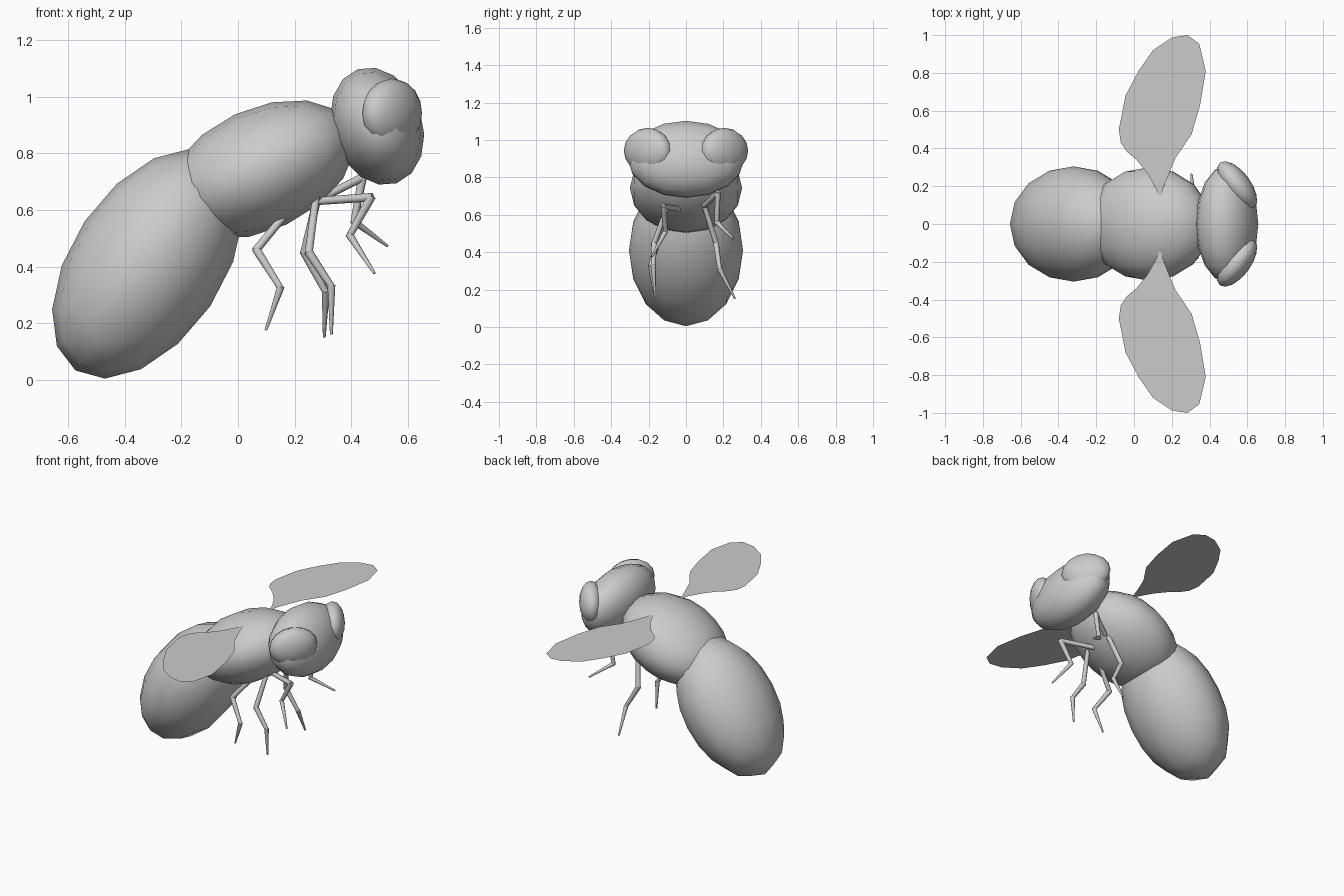
import bpy, bmesh
from math import cos, sin, radians
from mathutils import Matrix, Vector

if "Cube" in bpy.data.objects:
    bpy.data.objects.remove(bpy.data.objects["Cube"])


def finish(name, bm, smooth=True):
    bmesh.ops.recalc_face_normals(bm, faces=bm.faces)
    for f in bm.faces:
        f.smooth = smooth
    me = bpy.data.meshes.new(name)
    bm.to_mesh(me)
    bm.free()
    ob = bpy.data.objects.new(name, me)
    bpy.context.collection.objects.link(ob)
    return ob


def ellipsoid(name, center, ax, ay, pole):
    """Low-poly sphere stretched along three axis vectors."""
    m = Matrix((ax, ay, pole)).transposed().to_4x4()
    m.translation = center
    bm = bmesh.new()
    bmesh.ops.create_uvsphere(bm, u_segments=16, v_segments=8, radius=1, matrix=m)
    return finish(name, bm)


def body(name, x, z, a, b, width, tilt):
    """Body part: long axis a tilted in the xz plane, pole across y."""
    c, s = cos(radians(tilt)), sin(radians(tilt))
    ellipsoid(name, (x, 0, z), (a * c, 0, a * s), (-b * s, 0, b * c), (0, width, 0))


# Body
body("abdomen", -0.32, 0.41, 0.455, 0.268, 0.305, 56)
body("thorax", 0.08, 0.743, 0.355, 0.215, 0.30, 25)
body("head", 0.492, 0.896, 0.213, 0.16, 0.31, 108.8)

# Eyes and wings, mirrored left and right
WING = [(.14, .12), (.155, .19), (.19, .28), (.22, .35), (.305, .475), (.35, .63),
        (.38, .81), (.345, .955), (.283, 1.0), (.2, .987), (.1, .92), (.024, .81),
        (-.045, .68), (-.08, .5), (-.07, .43), (-.04, .385), (.013, .34),
        (.07, .27), (.115, .19)]
for side, s in (("right", -1), ("left", 1)):
    ellipsoid(side + "_eye", (0.545, 0.205 * s, 0.942),
              (0.09, -0.12 * s, 0), (0, 0, 0.123), (0.058, 0.043 * s, 0))
    bm = bmesh.new()
    f = bm.faces.new([bm.verts.new((x, y * s, 0.945)) for x, y in WING])
    f.normal_update()
    wing = finish(side + "_wing", bm, False)
    if wing.data.polygons[0].normal.z < 0:
        wing.data.flip_normals()


# Legs: tapered segments through hip, knee, ankle and foot
def leg(name, pts):
    bm = bmesh.new()
    pts = [Vector(p) for p in pts]
    for p, q, r1, r2 in zip(pts, pts[1:], (.014, .016, .014), (.015, .012, .005)):
        d = q - p
        m = Matrix.Translation((p + q) / 2) @ d.to_track_quat('Z', 'Y').to_matrix().to_4x4()
        bmesh.ops.create_cone(bm, cap_ends=True, segments=8, radius1=r1, radius2=r2,
                              depth=d.length + 0.01, matrix=m)
    ob = finish(name, bm)
    bpy.context.view_layer.objects.active = ob
    ob.select_set(True)
    bpy.ops.object.shade_smooth_by_angle(angle=radians(50))
    ob.select_set(False)


leg("right_back_leg", [(.18, -.11, .60), (.065, -.15, .46), (.15, -.19, .325), (.10, -.17, .18)])
leg("right_middle_leg", [(.275, -.10, .64), (.25, -.17, .45), (.33, -.175, .33), (.33, -.165, .165)])
leg("right_front_leg", [(.26, -.03, .63), (.47, -.12, .645), (.395, -.11, .51), (.48, -.18, .38)])
leg("left_middle_leg", [(.28, .10, .64), (.235, .16, .45), (.31, .18, .31), (.305, .26, .155)])
leg("left_front_leg", [(.31, .10, .65), (.44, .17, .715), (.41, .165, .56), (.525, .25, .475)])
